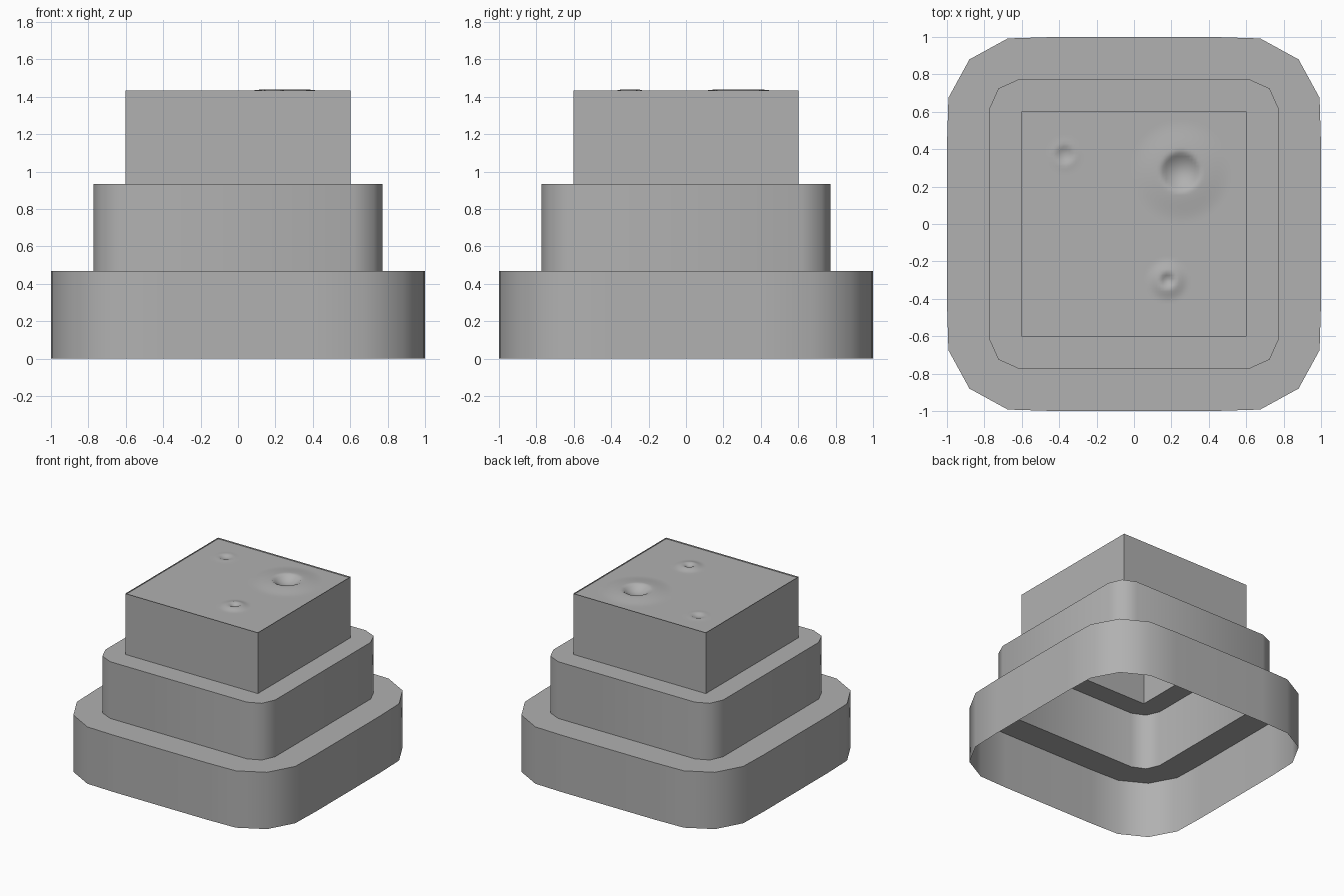
import bpy, bmesh, math

if "Cube" in bpy.data.objects:
    bpy.data.objects.remove(bpy.data.objects["Cube"])

# Mid grey
grey = bpy.data.materials.new("mid_grey")
grey.diffuse_color = (0.44, 0.44, 0.44, 1)
grey.use_nodes = True
grey.node_tree.nodes["Principled BSDF"].inputs["Base Color"].default_value = grey.diffuse_color


def ring(quarter):
    """Repeat one corner's points around all four corners."""
    pts = []
    for k in range(4):
        for x, y in quarter:
            for _ in range(k):
                x, y = -y, x
            pts.append((x, y))
    return pts


def make_object(name, bm, angle=45):
    me = bpy.data.meshes.new(name)
    bm.to_mesh(me)
    bm.free()
    me.materials.append(grey)
    ob = bpy.data.objects.new(name, me)
    bpy.context.collection.objects.link(ob)
    bpy.ops.object.select_all(action='DESELECT')
    ob.select_set(True)
    bpy.context.view_layer.objects.active = ob
    bpy.ops.object.shade_smooth_by_angle(angle=math.radians(angle))
    return ob


def tier(name, outer, z0, z1, inner=None):
    """Thin wall, open below, with an optional flat ledge in to the next tier."""
    bm = bmesh.new()
    n = len(outer)
    low = [bm.verts.new((x, y, z0)) for x, y in outer]
    top = [bm.verts.new((x, y, z1)) for x, y in outer]
    for i in range(n):
        j = (i + 1) % n
        bm.faces.new((low[i], low[j], top[j], top[i]))
    if inner:
        hole = [bm.verts.new((x, y, z1)) for x, y in inner]
        edges = [bm.edges.get((top[i], top[(i + 1) % n])) for i in range(n)]
        m = len(hole)
        edges += [bm.edges.new((hole[i], hole[(i + 1) % m])) for i in range(m)]
        res = bmesh.ops.triangle_fill(bm, edges=edges, use_beauty=True,
                                      normal=(0, 0, 1))
        for f in res["geom"]:
            if isinstance(f, bmesh.types.BMFace):
                f.normal_update()
                if f.normal.z < 0:
                    f.normal_flip()
    return make_object(name, bm)


base = ring([(1, 0.42), (0.992, 0.675), (0.88, 0.88), (0.675, 0.992), (0.42, 1)])
middle = ring([(0.772, 0.62), (0.725, 0.725), (0.62, 0.772)])
square = ring([(0.602, 0.602)])

# Stepped walls
tier("base_tier", base, 0, 0.467, middle)
tier("middle_tier", middle, 0.467, 0.933, square)
tier("top_tier", square, 0.933, 1.433)

# Dented top surface, set just below the wall's rim:
# x, y, dent radius, depth, rim height, rim reach (in radii)
FLOOR = 1.423
dents = [(0.25, 0.28, 0.105, 0.03, 0.016, 2.6),
         (-0.37, 0.37, 0.05, 0.012, 0.003, 2.0),
         (0.18, -0.30, 0.04, 0.004, 0.016, 2.9)]


def height(x, y):
    z = FLOOR
    for cx, cy, r, depth, rim, reach in dents:
        d = math.hypot(x - cx, y - cy) / r
        if d < 1:
            z += rim - (depth + rim) * (1 - d * d)
        elif d < reach:
            t = (reach - d) / (reach - 1)
            z += rim * t * t * (3 - 2 * t)
    return z


bm = bmesh.new()
bmesh.ops.create_grid(bm, x_segments=70, y_segments=70, size=0.602)
for v in bm.verts:
    v.co.z = height(v.co.x, v.co.y)
make_object("top_surface", bm, 80)
